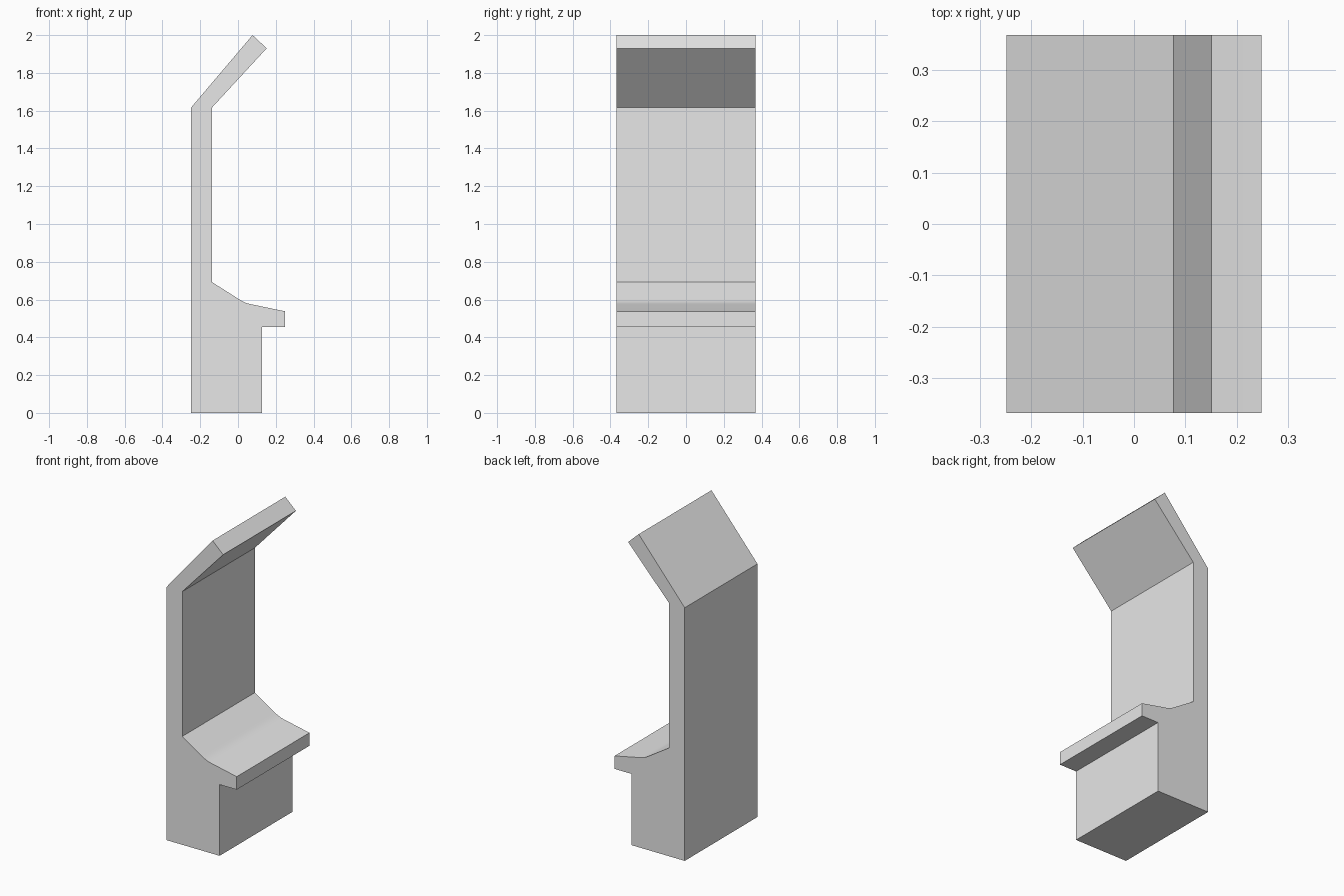
import bpy
import bmesh

cube = bpy.data.objects.get("Cube")
if cube:
    bpy.data.objects.remove(cube, do_unlink=True)

HALF_DEPTH = 0.367

# Plain grey finish
grey = bpy.data.materials.new("light_grey")
grey.use_nodes = True
colour = (0.8, 0.8, 0.8, 1)
grey.diffuse_color = colour
grey.node_tree.nodes["Principled BSDF"].inputs["Base Color"].default_value = colour

# Curved dip where the seat meets the backrest side
dip_start, dip_control, dip_end = (0.06, 0.577), (0.03, 0.584), (0.0, 0.605)


def dip_points(steps=4):
    points = []
    for i in range(steps + 1):
        t = i / steps
        points.append(tuple((1 - t) ** 2 * a + 2 * t * (1 - t) * b + t * t * c
                            for a, b, c in zip(dip_start, dip_control, dip_end)))
    return points


# Side outline: base, seat lip, seat dip, back panel, slanted canopy
profile = [(-0.248, 0), (0.127, 0), (0.127, 0.455), (0.248, 0.455), (0.248, 0.538)]
profile += dip_points()
profile += [(-0.137, 0.692), (-0.137, 1.617), (0.152, 1.93), (0.077, 2.0), (-0.248, 1.617)]

# Extrude the outline across the full width of the bench
bm = bmesh.new()
face = bm.faces.new([bm.verts.new((x, -HALF_DEPTH, z)) for x, z in profile])
extruded = bmesh.ops.extrude_face_region(bm, geom=[face])["geom"]
moved = [v for v in extruded if isinstance(v, bmesh.types.BMVert)]
bmesh.ops.translate(bm, verts=moved, vec=(0, 2 * HALF_DEPTH, 0))
bmesh.ops.recalc_face_normals(bm, faces=bm.faces)

mesh = bpy.data.meshes.new("canopy_bench")
bm.to_mesh(mesh)
bm.free()
mesh.materials.append(grey)
bench = bpy.data.objects.new("canopy_bench", mesh)
bpy.context.collection.objects.link(bench)

# Smooth only the gentle seat curve
bpy.ops.object.select_all(action="DESELECT")
bench.select_set(True)
bpy.context.view_layer.objects.active = bench
bpy.ops.object.shade_smooth_by_angle(angle=0.3)
